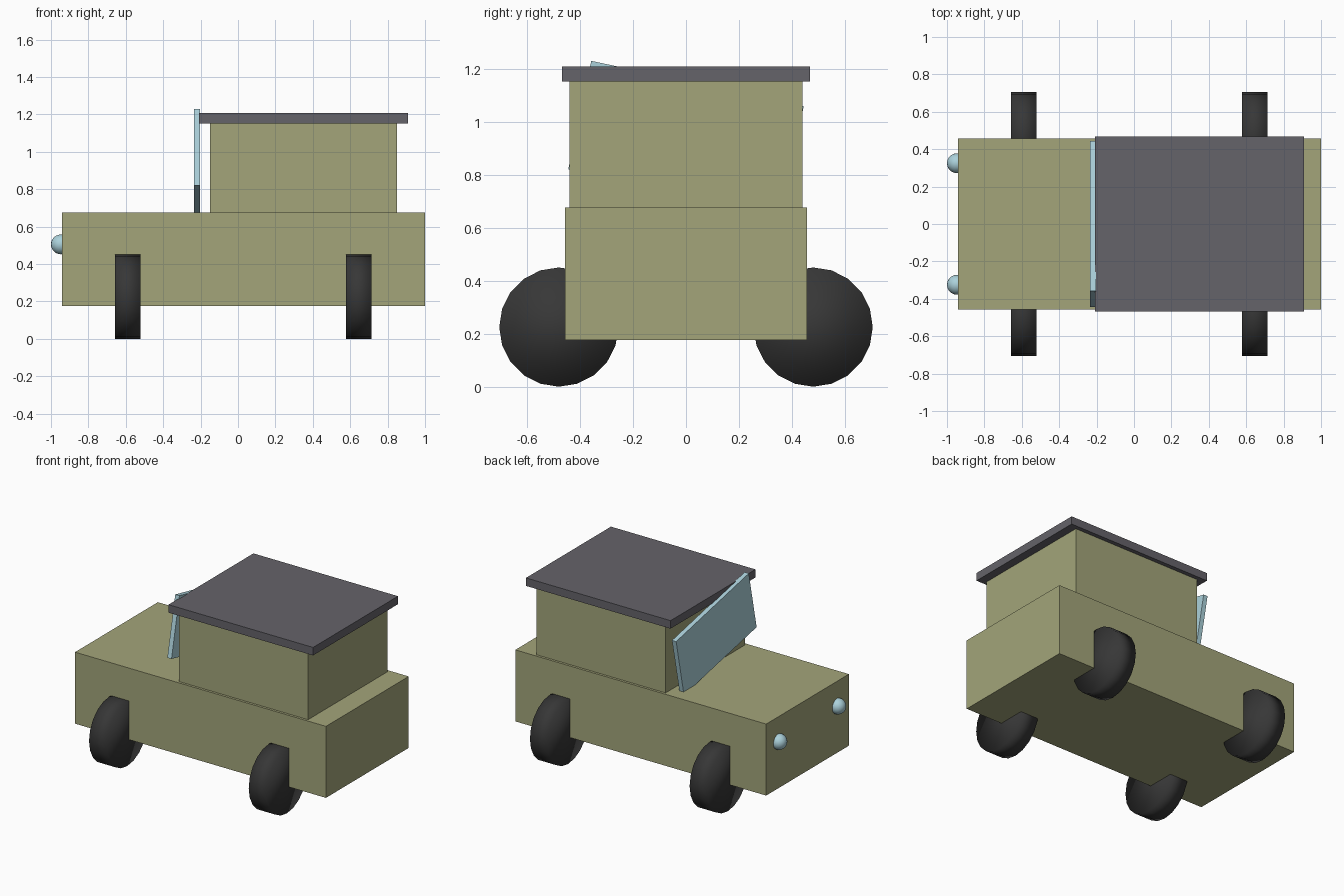
import bpy
import math

if "Cube" in bpy.data.objects:
    bpy.data.objects.remove(bpy.data.objects["Cube"])


def material(name, rgb):
    m = bpy.data.materials.new(name)
    m.diffuse_color = (*rgb, 1.0)
    m.use_nodes = True
    m.node_tree.nodes["Principled BSDF"].inputs["Base Color"].default_value = m.diffuse_color
    return m


OLIVE = material("olive_paint", (0.366, 0.376, 0.195))
GREY = material("roof_grey", (0.130, 0.125, 0.143))
RUBBER = material("tyre_black", (0.038, 0.038, 0.038))
GLASS = material("pale_glass", (0.41, 0.64, 0.71))


def finish(name, mat, smooth=False):
    ob = bpy.context.object
    ob.name = name
    ob.data.materials.append(mat)
    if smooth:
        bpy.ops.object.shade_smooth()
    return ob


def box(name, x, y, z, mat, tilt=0.0):
    """Box from (min, max) ranges, optionally tilted about x."""
    ranges = (x, y, z)
    bpy.ops.mesh.primitive_cube_add(size=1, location=[(a + b) / 2 for a, b in ranges])
    ob = bpy.context.object
    ob.scale = [b - a for a, b in ranges]
    bpy.ops.object.transform_apply(location=False, rotation=False, scale=True)
    ob.rotation_euler.x = tilt
    return finish(name, mat)


# Body, cabin and overhanging roof
box("body", (-0.94, 1.0), (-0.457, 0.457), (0.176, 0.676), OLIVE)
box("cabin", (-0.15, 0.85), (-0.44, 0.44), (0.676, 1.152), OLIVE)
box("roof", (-0.209, 0.909), (-0.469, 0.469), (1.152, 1.208), GREY)

# Windscreen panel, leaning sideways
box("windscreen", (-0.235, -0.203), (-0.41, 0.41), (0.731, 1.149), GLASS,
    tilt=math.radians(-12))

# Wheels, with their axles along the length of the body
for end, x in (("front", -0.59), ("rear", 0.645)):
    for side, s in (("right", -1), ("left", 1)):
        bpy.ops.mesh.primitive_cylinder_add(
            vertices=20, radius=0.225, depth=0.137,
            location=(x, s * 0.48, 0.225), rotation=(0, math.pi / 2, 0))
        finish(f"{end}_{side}_wheel", RUBBER, smooth=True)

# Headlights half sunk in the nose
for side, s in (("right", -1), ("left", 1)):
    bpy.ops.mesh.primitive_uv_sphere_add(
        segments=20, ring_count=12, radius=0.053,
        location=(-0.947, s * 0.325, 0.505))
    finish(f"{side}_headlight", GLASS, smooth=True)
